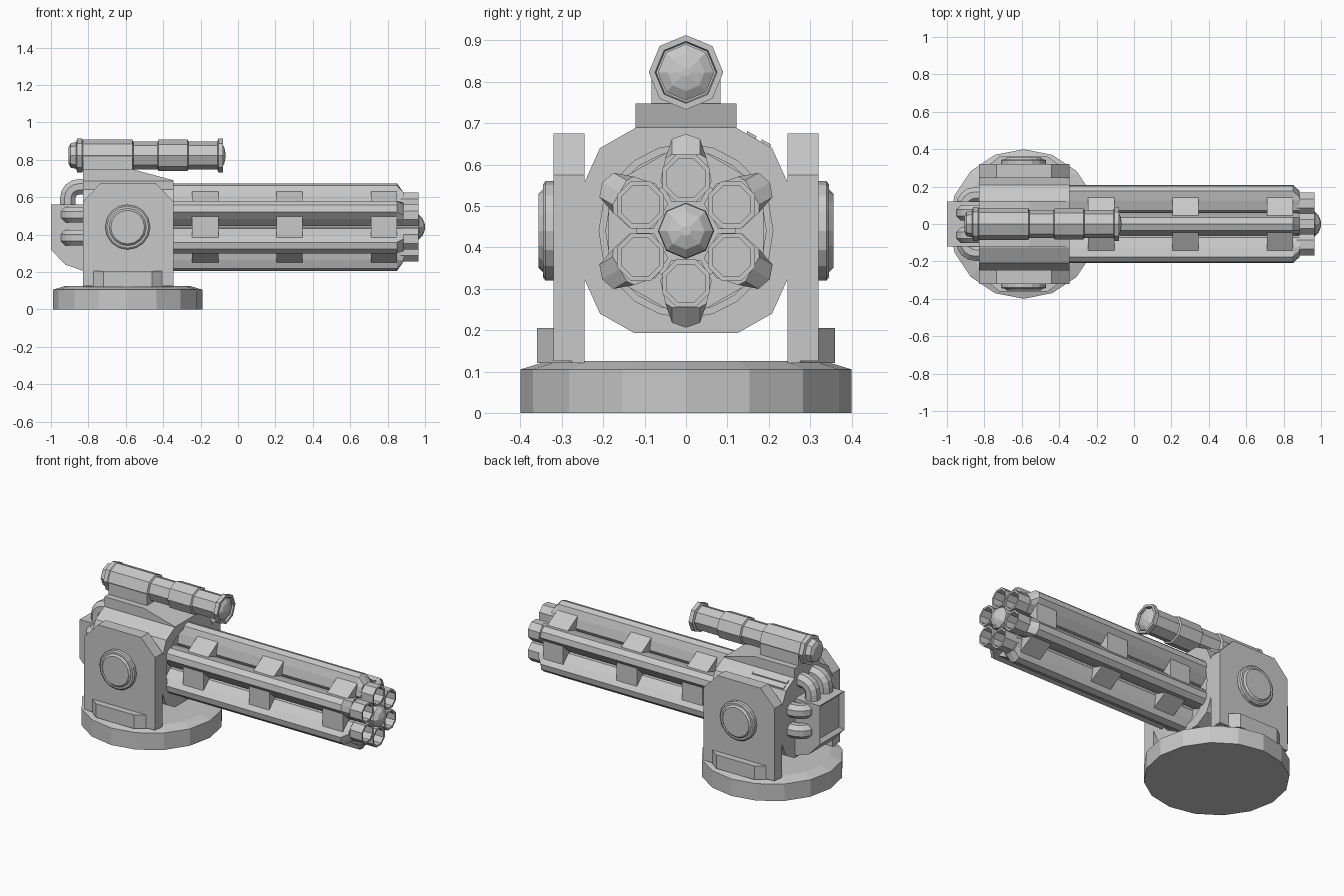
import bpy, bmesh
from math import pi, sin, cos, radians
from mathutils import Vector

cube = bpy.data.objects.get("Cube")
if cube:
    bpy.data.objects.remove(cube)

grey = bpy.data.materials.new("plain_grey")
grey.use_nodes = True
colour = (0.58, 0.58, 0.58, 1)
grey.diffuse_color = colour
grey.node_tree.nodes["Principled BSDF"].inputs["Base Color"].default_value = colour

AXIS_Z = 0.44    # height of the barrel axis
PIVOT_X = -0.59  # centre of the turntable
REAR, FRONT = -0.83, -0.345  # ends of the housing


def loft(name, rings):
    """Skin rings of equal count and cap both ends."""
    bm = bmesh.new()
    loops = [[bm.verts.new(p) for p in ring] for ring in rings]
    n = len(loops[0])
    for a, b in zip(loops, loops[1:]):
        for i in range(n):
            j = (i + 1) % n
            bm.faces.new((a[i], a[j], b[j], b[i]))
    bm.faces.new(loops[0])
    bm.faces.new(loops[-1])
    bmesh.ops.recalc_face_normals(bm, faces=bm.faces)
    mesh = bpy.data.meshes.new(name)
    bm.to_mesh(mesh)
    bm.free()
    mesh.materials.append(grey)
    obj = bpy.data.objects.new(name, mesh)
    bpy.context.collection.objects.link(obj)
    return obj


def place(axis, a, b, h):
    """Put a 2D point at height h along the axis."""
    return {"x": (h, a, b), "y": (a, h, b), "z": (a, b, h)}[axis]


def prism(name, axis, points, lo, hi):
    return loft(name, [[place(axis, a, b, h) for a, b in points] for h in (lo, hi)])


def lathe(name, axis, centre, profile, sides, start=pi / 2):
    """Turn a profile of (radius, height) pairs around an axis."""
    turn = [start + 2 * pi * i / sides for i in range(sides)]
    return loft(name, [[place(axis, centre[0] + r * cos(t), centre[1] + r * sin(t), h)
                        for t in turn] for r, h in profile])


def box(name, x, y, z):
    return prism(name, "z", [(x[0], y[0]), (x[1], y[0]), (x[1], y[1]), (x[0], y[1])], *z)


# Turntable base
lathe("base", "z", (PIVOT_X, 0), [(0.4, 0), (0.4, 0.105), (0.335, 0.125)], 16)

# Side supports, feet and pivot caps
for side, label in ((1, "left"), (-1, "right")):
    prism(label + "_support", "y",
          [(REAR, 0.125), (FRONT, 0.125), (FRONT, 0.575), (-0.44, 0.675),
           (-0.735, 0.675), (REAR, 0.575)], side * 0.245, side * 0.32)
    prism(label + "_foot", "z",
          [(x, side * y) for x, y in ((REAR, 0.245), (FRONT, 0.245), (FRONT, 0.275),
                                      (-0.46, 0.36), (-0.72, 0.36), (REAR, 0.275))],
          0.12, 0.205)
    lathe(label + "_pivot_cap", "y", (PIVOT_X, AXIS_Z),
          [(r, side * y) for r, y in ((0.12, 0.31), (0.12, 0.34), (0.112, 0.346),
                                      (0.1, 0.346), (0.09, 0.356))], 16)

# Housing with a round recess for the barrels
quarter = [(0.245, 0.118), (0.208, 0.2), (0.125, 0.247)]
half = quarter + [(-y, z) for y, z in reversed(quarter)]
outline = half + [(-y, -z) for y, z in half]
housing = prism("housing", "x", [(y, AXIS_Z + z) for y, z in outline], REAR, FRONT)
cutter = lathe("recess_cutter", "x", (0, AXIS_Z), [(0.21, -0.45), (0.21, -0.3)], 20)
cutter.hide_render = True
cut = housing.modifiers.new("recess", "BOOLEAN")
cut.operation, cut.solver, cut.object = "DIFFERENCE", "EXACT", cutter
bpy.context.view_layer.objects.active = housing
bpy.ops.object.modifier_apply(modifier=cut.name)
bpy.data.objects.remove(cutter)
lathe("recess_ring", "x", (0, AXIS_Z), [(0.195, -0.46), (0.195, -0.37), (0.18, -0.37)], 20)

# Slotted panel on the left shoulder
for i in range(2):
    y = 0.148 + 0.035 * i
    z = AXIS_Z + 0.247 - (y - 0.125) * 0.57
    prism("shoulder_strip", "x", [(y, z - 0.01), (y + 0.02, z - 0.021),
                                  (y + 0.022, z - 0.005), (y, z + 0.007)], -0.81, -0.57)

# Rear box with an inset panel
rear = prism("rear_box", "y", [(-0.81, 0.56), (-1, 0.56), (-1, 0.32),
                               (-0.925, 0.24), (-0.81, 0.2)], -0.12, 0.12)
bm = bmesh.new()
bm.from_mesh(rear.data)
back = [f for f in bm.faces if f.normal.x < -0.99]
bmesh.ops.inset_individual(bm, faces=back, thickness=0.03)
for v in back[0].verts:
    v.co.x += 0.02
bm.to_mesh(rear.data)
bm.free()


def pipe(name, start, out, reach, bend=0.06, radius=0.045):
    """Bent pipe leaving the rear box along out and turning into the housing."""
    out, ahead = Vector(out), Vector((1, 0, 0))
    across = out.cross(ahead)
    spine = [(0.06, -0.91, 0)]
    for i in range(5):
        t = i * pi / 8
        spine.append((reach - bend + bend * sin(t), -0.85 - bend * cos(t), t))
    spine.append((reach, -0.8, pi / 2))
    rings = []
    for u, x, t in spine:
        middle = Vector(start) + out * u + ahead * x
        normal = out * sin(t) - ahead * cos(t)
        rings.append([middle + radius * (normal * cos(a) + across * sin(a))
                      for a in (pi / 8 + i * pi / 4 for i in range(8))])
    loft(name, rings)


for s in (-1, 1):
    pipe("top_pipe", (0, s * 0.06, AXIS_Z), (0, 0, 1), 0.215)
    for d in (-1, 1):
        pipe("side_pipe", (0, 0, AXIS_Z + 0.005 + s * 0.062), (0, d, 0), 0.155)

# Barrel cluster
fin = [(0.07, 0.035), (0.12, 0.062), (0.175, 0.05), (0.222, 0.034), (0.234, 0)]
section = fin + [(u, -v) for u, v in reversed(fin[:-1])]


def around(angle, u, v, x):
    """Point at radius u and sideways offset v, turned around the barrel axis."""
    return (x, u * cos(angle) - v * sin(angle), AXIS_Z + u * sin(angle) + v * cos(angle))


lathe("spindle", "x", (0, AXIS_Z), [(0.068, -0.46), (0.068, 0.955), (0.066, 0.968),
                                    (0.045, 0.988), (0.012, 1.0)], 8)
for i in range(6):
    angle = radians(30 + 60 * i)
    # Finned barrel jacket with a sloped end
    loft("barrel_jacket", [[around(angle, min(u, limit), v, x) for u, v in section]
                           for x, limit in ((-0.46, 1), (0.85, 1), (0.885, 0.185))])
    # Hollow muzzle
    centre = (0.127 * cos(angle), AXIS_Z + 0.127 * sin(angle))
    lathe("muzzle", "x", centre, [(0.062, 0.87), (0.062, 0.965), (0.05, 0.965), (0.05, 0.9)],
          8, pi / 8)
    # Clamp plates bridging neighbouring barrels
    gap = angle + radians(30)
    for x in (-0.245, 0.205, 0.71):
        loft("barrel_clamp", [[around(gap, u, v, h) for u, v in
                               ((0.12, -0.06), (0.187, -0.06), (0.187, 0.06), (0.12, 0.06))]
                              for h in (x, x + 0.14)])

# Sight mount
prism("sight_ramp", "y", [(REAR, 0.68), (FRONT, 0.68), (FRONT, 0.69), (-0.56, 0.748),
                          (REAR, 0.748)], -0.122, 0.122)
box("sight_cradle", (REAR, -0.565), (-0.083, 0.083), (0.74, 0.825))

# Sight tube with stepped sections and a recessed lens
SIGHT = (0, 0.823)
lathe("sight_tube", "x", SIGHT,
      [(0.045, -0.905), (0.065, -0.895), (0.072, -0.865), (0.09, -0.86), (0.09, -0.835),
       (0.086, -0.83), (0.086, -0.565), (0.074, -0.56), (0.074, -0.43), (0.084, -0.425),
       (0.084, -0.27), (0.074, -0.265), (0.074, -0.11), (0.09, -0.105), (0.09, -0.08),
       (0.075, -0.08), (0.072, -0.1)], 8)
lathe("sight_lens", "x", SIGHT, [(0.068, -0.11), (0.068, -0.088), (0.045, -0.074),
                                 (0.01, -0.066)], 8)
